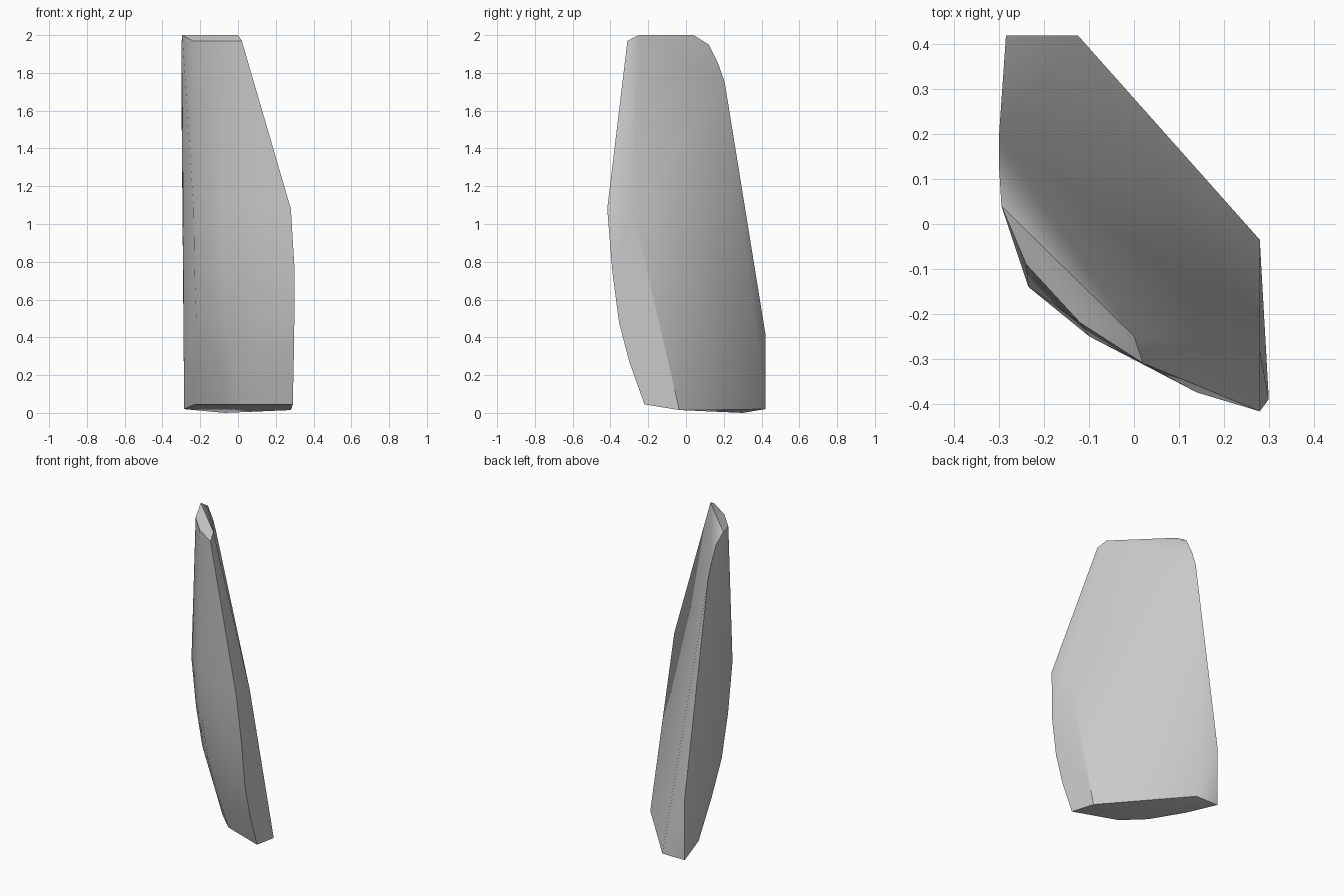
import bpy, bmesh, math

cube = bpy.data.objects.get("Cube")
if cube:
    bpy.data.objects.remove(cube, do_unlink=True)

stone = bpy.data.materials.new("stone_grey")
stone.use_nodes = True
GREY = (0.6, 0.6, 0.6, 1)
stone.diffuse_color = GREY
stone.node_tree.nodes["Principled BSDF"].inputs["Base Color"].default_value = GREY

# Bulging front: height -> points running from the right corner to the left corner
front_sections = {
    0.045: [(0.29, -0.22), (0.015, -0.12), (-0.11, 0), (-0.23, 0.2)],
    0.27: [(0.295, -0.3), (0.1, -0.23), (-0.1, -0.1), (-0.225, 0.06)],
    0.48: [(0.298, -0.355), (0.15, -0.31), (-0.08, -0.19), (-0.22, -0.05)],
    0.75: [(0.3, -0.39), (0.14, -0.35), (-0.1, -0.225), (-0.23, -0.1)],
    1.08: [(0.28, -0.417), (0.14, -0.375), (-0.1, -0.25), (-0.235, -0.14)],
    1.97: [(0.02, -0.31), (-0.12, -0.22), (-0.24, -0.09)],
}
points = [(x, y, z) for z, row in front_sections.items() for x, y in row]

# Flat back and narrow right side
points += [(0.28, -0.035, 0.015), (0.28, -0.28, 1.07), (0, -0.25, 2)]
# Left edge, rounded at its top and clipped at its foot
points += [(-0.285, 0.42, 0.02), (-0.125, 0.42, 0.02), (-0.285, 0.42, 0.42),
           (-0.3, 0.205, 1.75), (-0.3, 0.17, 1.85), (-0.3, 0.12, 1.95),
           (-0.295, 0.04, 2)]
# Slightly domed underside
points += [(-0.07, 0.3, 0)]

# Shrink-wrap the faceted slab around its corners
bm = bmesh.new()
for p in points:
    bm.verts.new(p)
hull = bmesh.ops.convex_hull(bm, input=bm.verts[:])
loose = {v for v in hull["geom_interior"] + hull["geom_unused"]
         if isinstance(v, bmesh.types.BMVert)}
bmesh.ops.delete(bm, geom=list(loose), context="VERTS")
bmesh.ops.recalc_face_normals(bm, faces=bm.faces[:])

mesh = bpy.data.meshes.new("rock_slab")
bm.to_mesh(mesh)
bm.free()
mesh.materials.append(stone)
slab = bpy.data.objects.new("rock_slab", mesh)
bpy.context.collection.objects.link(slab)

# Smooth the gentle facets and keep the hard corners
bpy.ops.object.select_all(action="DESELECT")
slab.select_set(True)
bpy.context.view_layer.objects.active = slab
bpy.ops.object.shade_smooth_by_angle(angle=math.radians(35))
